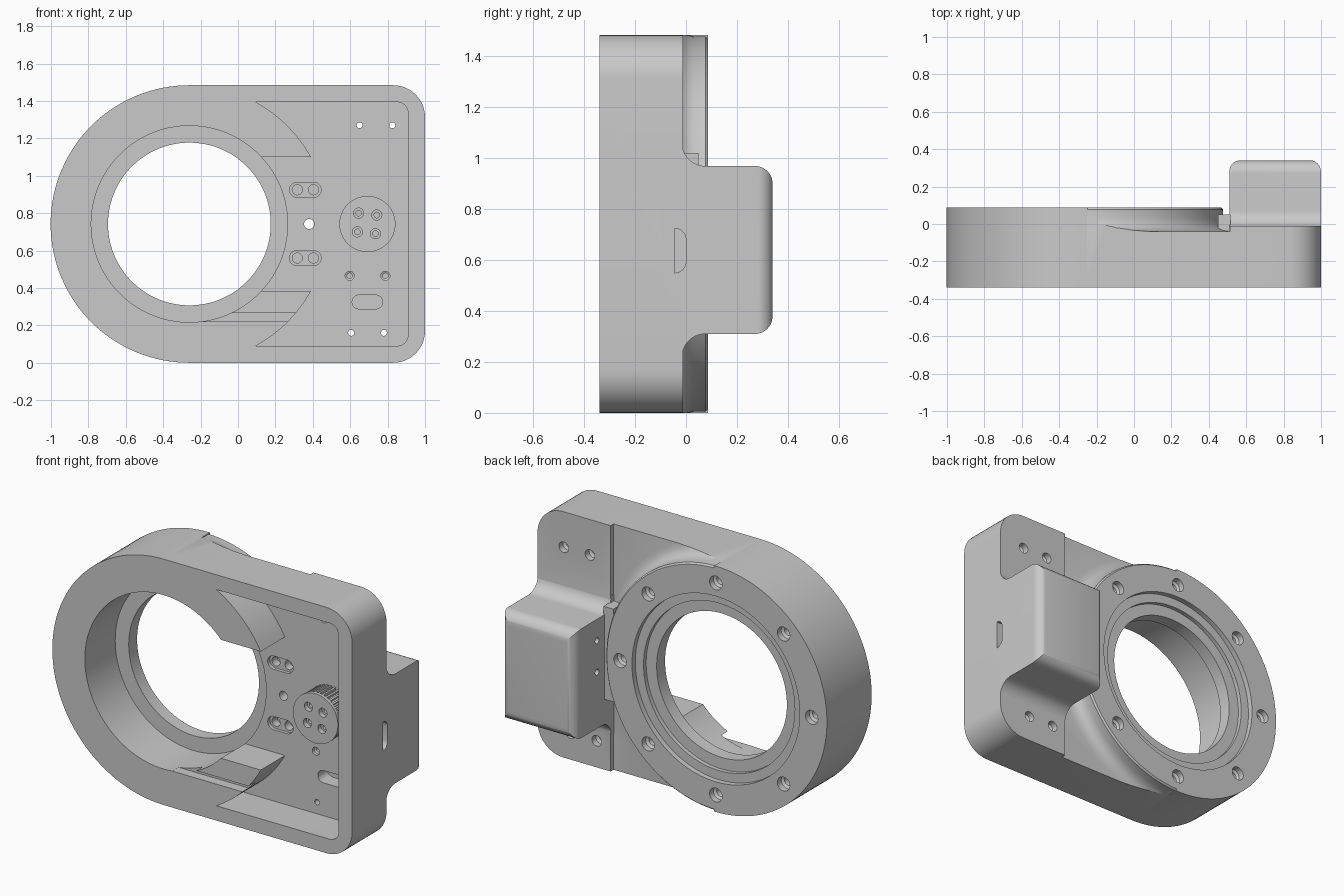
import bpy, bmesh
from math import cos, sin, pi, radians

if "Cube" in bpy.data.objects:
    bpy.data.objects.remove(bpy.data.objects["Cube"], do_unlink=True)

grey = bpy.data.materials.new("neutral grey")
grey.use_nodes = True
grey.diffuse_color = (0.59, 0.59, 0.59, 1)
grey.node_tree.nodes["Principled BSDF"].inputs["Base Color"].default_value = grey.diffuse_color

CX, CZ, R = -0.26, 0.742, 0.742   # bore centre and outer radius
FRONT, BACK = -0.34, 0.087


def finish(name, bm):
    bmesh.ops.recalc_face_normals(bm, faces=bm.faces)
    mesh = bpy.data.meshes.new(name)
    bm.to_mesh(mesh)
    bm.free()
    mesh.materials.append(grey)
    obj = bpy.data.objects.new(name, mesh)
    bpy.context.collection.objects.link(obj)
    return obj


def prism(name, poly, axis, a, b):
    """Extrude a flat outline along one axis from a to b."""
    place = {"x": lambda p, t: (t, p[0], p[1]),
             "y": lambda p, t: (p[0], t, p[1]),
             "z": lambda p, t: (p[0], p[1], t)}[axis]
    bm = bmesh.new()
    lo = [bm.verts.new(place(p, a)) for p in poly]
    hi = [bm.verts.new(place(p, b)) for p in poly]
    bm.faces.new(lo)
    bm.faces.new(hi)
    n = len(poly)
    for i in range(n):
        j = (i + 1) % n
        bm.faces.new((lo[i], lo[j], hi[j], hi[i]))
    return finish(name, bm)


def lathe(name, x, z, profile, n=24):
    """Revolve (radius, y) pairs about an axis along y, capped at both ends."""
    bm = bmesh.new()
    rings = [[bm.verts.new((x + r * cos(2 * pi * i / n), y, z + r * sin(2 * pi * i / n)))
              for i in range(n)] for r, y in profile]
    bm.faces.new(rings[0])
    bm.faces.new(rings[-1])
    for p, q in zip(rings, rings[1:]):
        for i in range(n):
            j = (i + 1) % n
            bm.faces.new((p[i], p[j], q[j], q[i]))
    return finish(name, bm)


def arc(x, y, r, start, end, n=12):
    steps = [radians(start + (end - start) * i / n) for i in range(n + 1)]
    return [(x + r * cos(t), y + r * sin(t)) for t in steps]


def rect(x0, x1, y0, y1):
    return [(x0, y0), (x1, y0), (x1, y1), (x0, y1)]


def pill(x, z, half, r):
    return arc(x + half, z, r, -90, 90) + arc(x - half, z, r, 90, 270)


def volume(mesh):
    bm = bmesh.new()
    bm.from_mesh(mesh)
    result = bm.calc_volume()
    bm.free()
    return result


def activate(obj):
    bpy.ops.object.select_all(action="DESELECT")
    bpy.context.view_layer.objects.active = obj
    obj.select_set(True)


def combine(obj, tool, operation="DIFFERENCE"):
    """Apply a boolean, keeping only a sound result, and remove the tool."""
    before = obj.data.copy()
    old = volume(before)
    activate(obj)
    for solver in ("MANIFOLD", "EXACT"):
        mod = obj.modifiers.new("bool", "BOOLEAN")
        mod.operation, mod.solver, mod.object = operation, solver, tool
        bpy.ops.object.modifier_apply(modifier=mod.name)
        new = volume(obj.data)
        if new > 0.3 * old and abs(new - old) > 1e-6:
            break
        obj.data = before.copy()
    bpy.data.objects.remove(tool, do_unlink=True)


def smooth(obj):
    activate(obj)
    bpy.ops.object.shade_smooth_by_angle(angle=radians(28))


# Housing: round at one end, softened corners at the other
TOP = 2 * R
outline = (arc(CX, CZ, R, 90, 270, 64) + arc(0.83, 0.17, 0.17, -90, 0)
           + arc(0.83, TOP - 0.17, 0.17, 0, 90))
housing = prism("housing", outline, "y", FRONT, BACK)

# Lower the back around the raised ring, leaving a fillet at its foot
START = CX + 0.011
relief = prism("back_relief", [(START, -0.04), (0.512, -0.04), (0.512, -0.012),
                               (1.2, -0.012), (1.2, 0.5), (START, 0.5)], "z", -0.2, 1.7)
combine(relief, lathe("ring_core", CX, CZ, [
    (0.835, -0.1), (0.835, -0.043), (0.785, -0.034), (0.76, -0.02), (0.745, 0.0),
    (0.737, 0.03), (0.737, 0.077), (0.728, BACK), (0.728, 0.6)], 128))
combine(housing, relief)

# Motor cover: flared foot in side outline, rounded back corners
LOW, HIGH = 0.31, 0.97
side = ([(-0.09, LOW - 0.09)] + arc(0.075, LOW - 0.09, 0.09, 180, 90)
        + arc(0.27, LOW + 0.07, 0.07, -90, 0) + arc(0.27, HIGH - 0.07, 0.07, 0, 90)
        + arc(0.075, HIGH + 0.09, 0.09, -90, -180) + [(-0.09, HIGH + 0.09)])
cover = prism("motor_cover", side, "x", 0.4, 1.1)
plan = ([(0.51, -0.2), (0.999, -0.2)] + arc(0.939, 0.281, 0.06, 0, 90)
        + arc(0.57, 0.281, 0.06, 90, 180))
combine(cover, prism("cover_plan", plan, "z", 0, 1.5), "INTERSECT")
combine(housing, cover, "UNION")
combine(housing, prism("bridge_block", rect(0.45, 0.516, 0.46, 1.02), "y", -0.08, 0.05), "UNION")

# Main bore with an inner lip and stepped seat at the back
combine(housing, lathe("bore", CX, CZ, [
    (0.525, -0.5), (0.525, -0.05), (0.435, -0.05), (0.435, 0.03),
    (0.505, 0.03), (0.505, 0.055), (0.56, 0.055), (0.56, 0.3)], 128))

# Front pocket: wraps round the bore wall and opens into it through a band
FLOOR = -0.11
pocket = ([(0.1, 0.3845)] + arc(CX, CZ, R, -28.8, -61.6, 16)
          + arc(0.85, 0.15, 0.06, -90, 0, 8) + arc(0.85, 1.334, 0.06, 0, 90, 8)
          + arc(CX, CZ, R, 61.6, 28.8, 16) + [(0.1, 1.0995)])
combine(housing, prism("pocket", pocket, "y", -0.5, FLOOR))
combine(housing, prism("wire_channel", rect(-0.2, 0.35, 0.22, 0.265), "y", -0.5, -0.28))

# Ring of counterbored holes; the one over the band goes right through
for k in range(8):
    t = k * pi / 4
    start = -0.2 if k == 0 else -0.045
    combine(housing, lathe("ring_hole", CX + 0.64 * cos(t), CZ + 0.64 * sin(t), [
        (0.027, start), (0.027, 0.04), (0.042, 0.05), (0.042, 0.2)]))

# Mounting holes through the plate, recessed from the back
for x, z in [(0.65, 1.27), (0.825, 1.27), (0.605, 0.16), (0.78, 0.16)]:
    combine(housing, lathe("mount_hole", x, z, [
        (0.016, -0.2), (0.016, -0.06), (0.032, -0.05), (0.032, 0.1)]))

# Pairs of screw recesses in the floor
for z in (0.925, 0.56):
    combine(housing, prism("screw_recess", pill(0.36, z, 0.045, 0.04), "y", -0.2, -0.09))
    for x in (0.317, 0.403):
        combine(housing, lathe("screw_hole", x, z, [(0.027, -0.2), (0.027, -0.04)]))
for x in (0.597, 0.788):
    combine(housing, lathe("small_hole", x, 0.465, [
        (0.024, -0.2), (0.024, -0.09), (0.014, -0.085), (0.014, -0.03)]))

# Cable slot in the floor, side port and holes in the cover
combine(housing, prism("cable_slot", pill(0.692, 0.325, 0.045, 0.037), "y", -0.2, -0.02))
port = arc(-0.045, 0.68, 0.045, 90, 0, 6) + arc(-0.045, 0.595, 0.045, 0, -90, 6)
combine(housing, prism("side_port", port, "x", 0.95, 1.1))
for z in (0.65, 0.84):
    combine(housing, prism("cover_hole", arc(0.12, z, 0.018, 0, 345, 23), "x", 0.49, 0.56))
smooth(housing)

# Toothed pulley with a plain face and four screw holes
PX, TEETH = 0.692, 36
teeth = []
for i in range(TEETH):
    for f, r in ((0, 0.132), (0.4, 0.132), (0.5, 0.148), (0.9, 0.148)):
        t = 2 * pi * (i + f) / TEETH
        teeth.append((PX + r * cos(t), CZ + r * sin(t)))
pulley = prism("pulley", teeth, "y", -0.235, FLOOR + 0.005)
combine(pulley, lathe("pulley_face", PX, CZ, [(0.15, -0.25), (0.15, -0.23)], 64), "UNION")
for x, z in [(0.645, 0.8), (0.742, 0.79), (0.638, 0.7), (0.735, 0.69)]:
    combine(pulley, lathe("pulley_hole", x, z, [
        (0.027, -0.3), (0.027, -0.22), (0.015, -0.22), (0.015, -0.16)]))
smooth(pulley)
